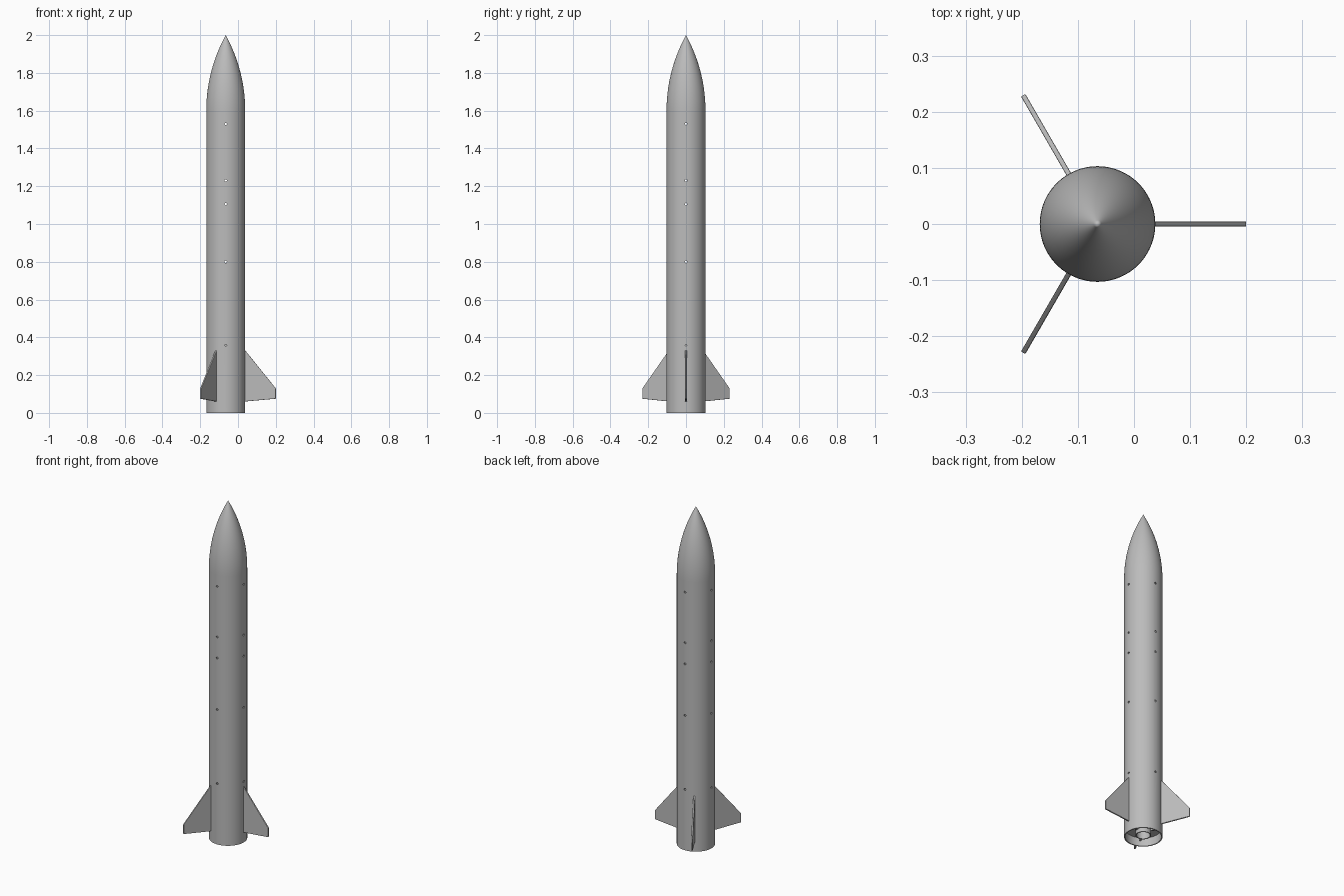
import bpy, bmesh
from math import sqrt, cos, sin, pi, radians
from mathutils import Matrix

cube = bpy.data.objects.get("Cube")
if cube:
    bpy.data.objects.remove(cube)

AXIS = -0.065          # x of the body axis
R = 0.103              # body radius
WALL = 0.006
NOSE_Z, TOP = 1.60, 2.0

grey = bpy.data.materials.new("light grey")
grey.use_nodes = True
grey.diffuse_color = (0.5, 0.5, 0.5, 1)
grey.node_tree.nodes["Principled BSDF"].inputs["Base Color"].default_value = (0.5, 0.5, 0.5, 1)


def finish(name, bm, smooth=True):
    bmesh.ops.recalc_face_normals(bm, faces=bm.faces)
    me = bpy.data.meshes.new(name)
    bm.to_mesh(me)
    bm.free()
    me.materials.append(grey)
    ob = bpy.data.objects.new(name, me)
    ob.location.x = AXIS
    bpy.context.collection.objects.link(ob)
    if smooth:
        bpy.ops.object.select_all(action='DESELECT')
        ob.select_set(True)
        bpy.context.view_layer.objects.active = ob
        bpy.ops.object.shade_smooth_by_angle(angle=radians(30))
    return ob


def lathe(name, profile, closed=True, steps=96):
    """Spin an (r, z) profile around the body axis."""
    bm = bmesh.new()
    vs = [bm.verts.new((r, 0, z)) for r, z in profile]
    pairs = list(zip(vs, vs[1:])) + ([(vs[-1], vs[0])] if closed else [])
    edges = [bm.edges.new(p) for p in pairs]
    bmesh.ops.spin(bm, geom=vs + edges, axis=(0, 0, 1), cent=(0, 0, 0),
                   angle=2 * pi, steps=steps)
    bmesh.ops.remove_doubles(bm, verts=bm.verts, dist=1e-5)
    return finish(name, bm)


def tube(name, outer, inner, z0, z1):
    return lathe(name, [(outer, z0), (outer, z1), (inner, z1), (inner, z0)])


# Airframe and inner motor mount
body = tube("body_tube", R, R - WALL, 0, NOSE_Z)
tube("motor_tube", 0.042, 0.036, 0.01, 0.42)
tube("lower_centering_ring", R - WALL, 0.042, 0.05, 0.065)
tube("upper_centering_ring", R - WALL, 0.042, 0.36, 0.375)
lathe("motor_bulkhead", [(0, 0.12), (0.036, 0.12), (0.036, 0.13), (0, 0.13)], False)

# Ogive nose cone with a flat base
length = TOP - NOSE_Z
rho = (R * R + length * length) / (2 * R)
curve = []
for i in range(33):
    h = length * i / 32
    curve.append((max(0, sqrt(rho * rho - h * h) - rho + R), NOSE_Z + h))
curve[-1] = (0, TOP)
lathe("nose_cone", [(0, NOSE_Z)] + curve, False)

# Rivet holes through the tube wall, four around at each station
bm = bmesh.new()
for z in (0.36, 0.80, 1.105, 1.23, 1.53):
    for k in range(4):
        m = (Matrix.Translation((0, 0, z)) @ Matrix.Rotation(k * pi / 2, 4, 'Z')
             @ Matrix.Translation((R, 0, 0)) @ Matrix.Rotation(pi / 2, 4, 'Y'))
        bmesh.ops.create_cone(bm, cap_ends=True, segments=16, radius1=0.006,
                              radius2=0.006, depth=0.03, matrix=m)
cutter = finish("hole_cutter", bm, smooth=False)
cutter.hide_render = True
cutter.hide_viewport = True
cut = body.modifiers.new("holes", 'BOOLEAN')
cut.object = cutter
cut.solver = 'EXACT'

# Three swept fins with tabs reaching the motor tube
outline = [(R - 0.003, 0.335), (0.265, 0.13), (0.265, 0.075), (R - 0.003, 0.06)]
tab = [(0.04, 0.32), (R - 0.003, 0.32), (R - 0.003, 0.03), (0.04, 0.03)]


def plate(name, points, angle, thick):
    bm = bmesh.new()
    face = bm.faces.new([bm.verts.new((r, -thick / 2, z)) for r, z in points])
    ext = bmesh.ops.extrude_face_region(bm, geom=[face])
    moved = [v for v in ext["geom"] if isinstance(v, bmesh.types.BMVert)]
    bmesh.ops.translate(bm, verts=moved, vec=(0, thick, 0))
    ob = finish(name, bm, smooth=False)
    ob.rotation_euler.z = angle
    return ob


for i, label in enumerate(("left", "back_right", "front_right")):
    a = i * 2 * pi / 3
    fin = plate(label + "_fin", outline, a, 0.009)
    bev = fin.modifiers.new("edge", 'BEVEL')
    bev.width = 0.002
    bev.segments = 2
    plate(label + "_fin_tab", tab, a, 0.009)
